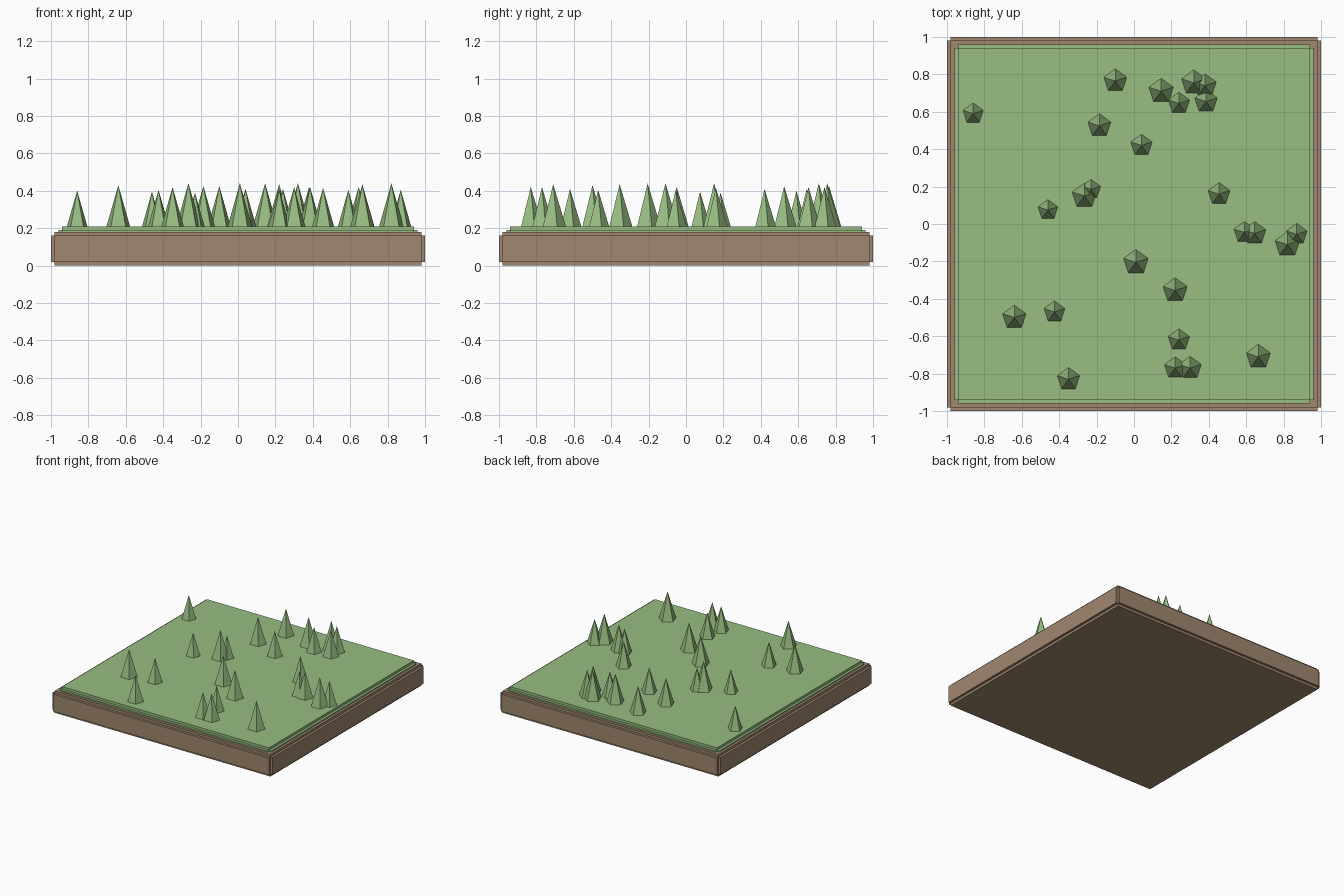
import bpy
import bmesh
import math
from mathutils import Matrix

default = bpy.data.objects.get("Cube")
if default:
    bpy.data.objects.remove(default, do_unlink=True)


def make_material(name, colour):
    mat = bpy.data.materials.new(name)
    mat.use_nodes = True
    mat.diffuse_color = colour
    mat.node_tree.nodes["Principled BSDF"].inputs["Base Color"].default_value = colour
    return mat


def add_object(name, bm, mat):
    mesh = bpy.data.meshes.new(name)
    bm.to_mesh(mesh)
    bm.free()
    mesh.materials.append(mat)
    obj = bpy.data.objects.new(name, mesh)
    bpy.context.collection.objects.link(obj)
    return obj


def stepped_slab(name, half, bottom, top, step, mat):
    """Slab with notched edges: three crossing boxes, each full size along one axis."""
    bm = bmesh.new()
    full = (2 * half, 2 * half, top - bottom)
    centre = Matrix.Translation((0, 0, (bottom + top) / 2))
    for axis in range(3):
        size = [s if i == axis else s - 2 * step for i, s in enumerate(full)]
        bmesh.ops.create_cube(bm, size=1, matrix=centre @ Matrix.Diagonal((*size, 1)))
    return add_object(name, bm, mat)


def pine_tree(name, x, y, height, mat):
    """Five-sided cone with one corner pointing to the back."""
    bm = bmesh.new()
    place = Matrix.Translation((x, y, GROUND + height / 2)) @ Matrix.Rotation(math.pi / 2, 4, "Z")
    ring = bmesh.ops.create_cone(bm, cap_ends=True, segments=5, radius1=0.3 * height,
                                 radius2=0, depth=height)["verts"]
    # Turn the cone so that a corner lies exactly on the +y axis
    corner = max((v for v in ring if v.co.z < 0), key=lambda v: v.co.x)
    turn = Matrix.Rotation(-math.atan2(corner.co.y, corner.co.x), 4, "Z")
    bmesh.ops.transform(bm, matrix=place @ turn, verts=bm.verts)
    bmesh.ops.remove_doubles(bm, verts=bm.verts, dist=0.0001)
    return add_object(name, bm, mat)


GROUND = 0.21
earth = make_material("earth brown", (0.35, 0.243, 0.158, 1))
green = make_material("meadow green", (0.314, 0.515, 0.223, 1))

# Ground block with the meadow on top
stepped_slab("earth_base", 1.0, 0, 0.18, 0.02, earth)
stepped_slab("grass_top", 0.96, 0.15, GROUND, 0.02, green)

# Scattered trees: x, y, height
trees = [
    (-.86, .59, .19), (-.10, .765, .215), (.145, .71, .23), (.24, .645, .2),
    (.32, .755, .23), (.38, .74, .21), (.385, .655, .21), (-.185, .525, .215),
    (.04, .42, .2), (-.23, .185, .18), (-.265, .15, .23), (-.46, .075, .185),
    (.455, .16, .205), (.59, -.045, .195), (.645, -.05, .21), (.87, -.055, .195),
    (.82, -.11, .23), (.01, -.205, .23), (.22, -.355, .225), (-.64, -.5, .22),
    (-.425, -.47, .195), (.24, -.62, .2), (.22, -.77, .2), (.3, -.77, .21),
    (-.35, -.83, .21), (.665, -.71, .225),
]
for i, (x, y, height) in enumerate(trees):
    pine_tree(f"tree_{i + 1}", x, y, height, green)
